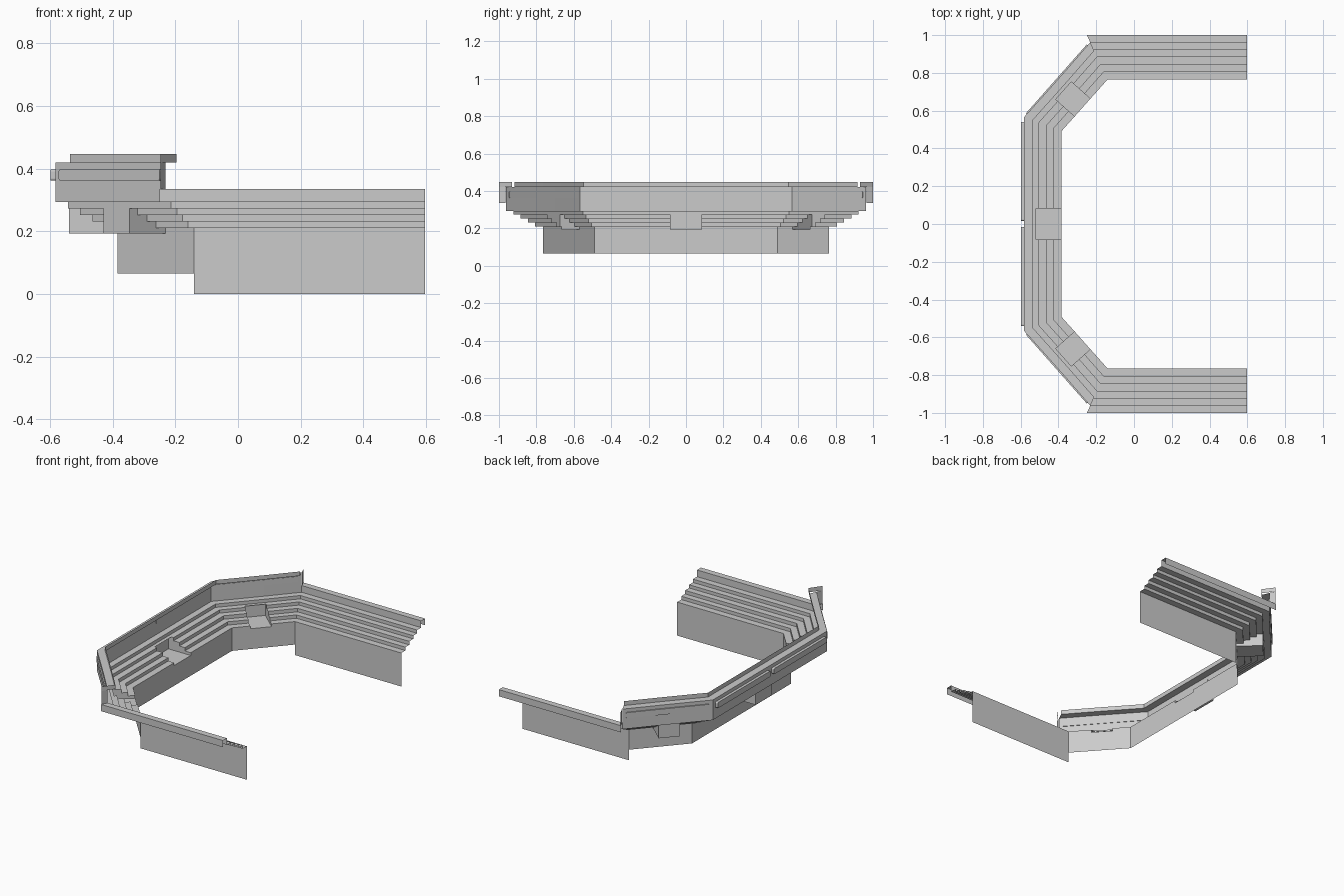
import bpy, bmesh
from mathutils import Vector, Matrix

if "Cube" in bpy.data.objects:
    bpy.data.objects.remove(bpy.data.objects["Cube"])

# Plan of the inner edge: corner + offset d along its mitre direction
def end_pt(d):    return Vector((0.597, 0.765 + d))
def side_pt(d):   return Vector((-0.14 - 0.466 * d, 0.765 + d))
def back_pt(d):   return Vector((-0.385 - d, 0.49 + 0.385 * d))
def centre_pt(d): return Vector((-0.385 - d, 0.0))

DIAG = (back_pt(0) - side_pt(0)).normalized()
NORM = Vector((DIAG.y, -DIAG.x))
MID = (back_pt(0) + side_pt(0)) / 2 + DIAG * 0.015
def diag_cut(s):
    return lambda d: MID + DIAG * s + NORM * d
def back_cut(d):
    return Vector((-0.385 - d, 0.082))

# Seating profile (offset, height)
TREADS = [(0, 0.21), (0.041, 0.231), (0.079, 0.253), (0.119, 0.273), (0.157, 0.294), (0.197, 0.336)]
def steps(n):
    pts = []
    for i in range(n):
        d, z = TREADS[i]
        nxt = TREADS[i + 1][0] if i + 1 < len(TREADS) else 0.236
        pts += [(d, z), (nxt, z)]
    return pts

def make(name, build):
    bm = bmesh.new()
    build(bm)
    bmesh.ops.remove_doubles(bm, verts=bm.verts, dist=0.0005)
    me = bpy.data.meshes.new(name)
    bm.to_mesh(me)
    bm.free()
    ob = bpy.data.objects.new(name, me)
    bpy.context.collection.objects.link(ob)
    mir = ob.modifiers.new("Mirror", 'MIRROR')
    mir.use_axis = (False, True, False)
    return ob

def quad(bm, pts):
    bm.faces.new([bm.verts.new(p) for p in pts])

def strip(bm, a, b, prof):
    for (d0, z0), (d1, z1) in zip(prof, prof[1:]):
        quad(bm, [(*a(d0), z0), (*b(d0), z0), (*b(d1), z1), (*a(d1), z1)])

# Long side stand with a turned-down back edge
make("side_stand", lambda bm: strip(bm, end_pt, side_pt, [(0, 0)] + steps(6) + [(0.236, 0.294)]))

FLOOR = 0.193
UPPER = [(0.197, 0.42), (0.152, 0.42), (0.152, 0.447)]
FULL = [(0, 0.066)] + steps(5) + UPPER
LOW = [(0, 0.066), (0, FLOOR), (0.155, FLOOR), (0.155, 0.273)]
HIGH = [(0.135, 0.273)] + steps(5)[7:] + UPPER

def cheek(bm, c):
    for i in range(4):
        (d0, z), d1 = TREADS[i], min(TREADS[i + 1][0], 0.155)
        quad(bm, [(*c(d0), FLOOR), (*c(d1), FLOOR), (*c(d1), z), (*c(d0), z)])

# Corner and back stands, each with a sunken entrance
def corner(bm):
    l, r = diag_cut(-0.062), diag_cut(0.062)
    strip(bm, side_pt, l, FULL)
    strip(bm, r, back_pt, FULL)
    for p in (LOW, HIGH):
        strip(bm, l, r, p)
    cheek(bm, l)
    cheek(bm, r)
make("corner_stand", corner)

def back(bm):
    strip(bm, back_pt, back_cut, FULL)
    for p in (LOW, HIGH):
        strip(bm, back_cut, centre_pt, p)
    cheek(bm, back_cut)
make("back_stand", back)

# Flat flap closing the end of the upper wall
def flap(bm):
    a, m, b = (-0.247, 1.0), (-0.231, 0.965), (-0.197, 0.93)
    quad(bm, [(*a, 0.336), (*m, 0.336), (*m, 0.42), (*a, 0.42)])
    quad(bm, [(*a, 0.42), (*b, 0.42), (*b, 0.447), (*a, 0.447)])
make("wall_end_flap", flap)

# Rounded window panels set through the upper wall
def panel(name, p, q, inner, outer):
    p, q = Vector(p), Vector(q)
    along = (q - p).normalized()
    n = Vector((along.y, -along.x))
    c = (p + q) / 2 + n * (inner + outer) / 2
    mat = Matrix(((n.x, along.x, 0, c.x), (n.y, along.y, 0, c.y), (0, 0, 1, 0.38), (0, 0, 0, 1)))
    def build(bm):
        bmesh.ops.create_cube(bm, size=1)
        bmesh.ops.scale(bm, vec=(outer - inner, (q - p).length, 0.036), verts=bm.verts)
        edges = [e for e in bm.edges if abs(e.verts[0].co.x - e.verts[1].co.x) > 0.001]
        bmesh.ops.bevel(bm, geom=edges, offset=0.007, segments=3, profile=0.5, affect='EDGES')
        bm.transform(mat)
    make(name, build)

panel("back_window", (-0.582, 0.54), (-0.582, 0.017), -0.004, 0.017)
w0, w1 = side_pt(0.197), back_pt(0.197)
panel("corner_window", w0.lerp(w1, 0.04), w0.lerp(w1, 0.96), -0.004, 0.006)
